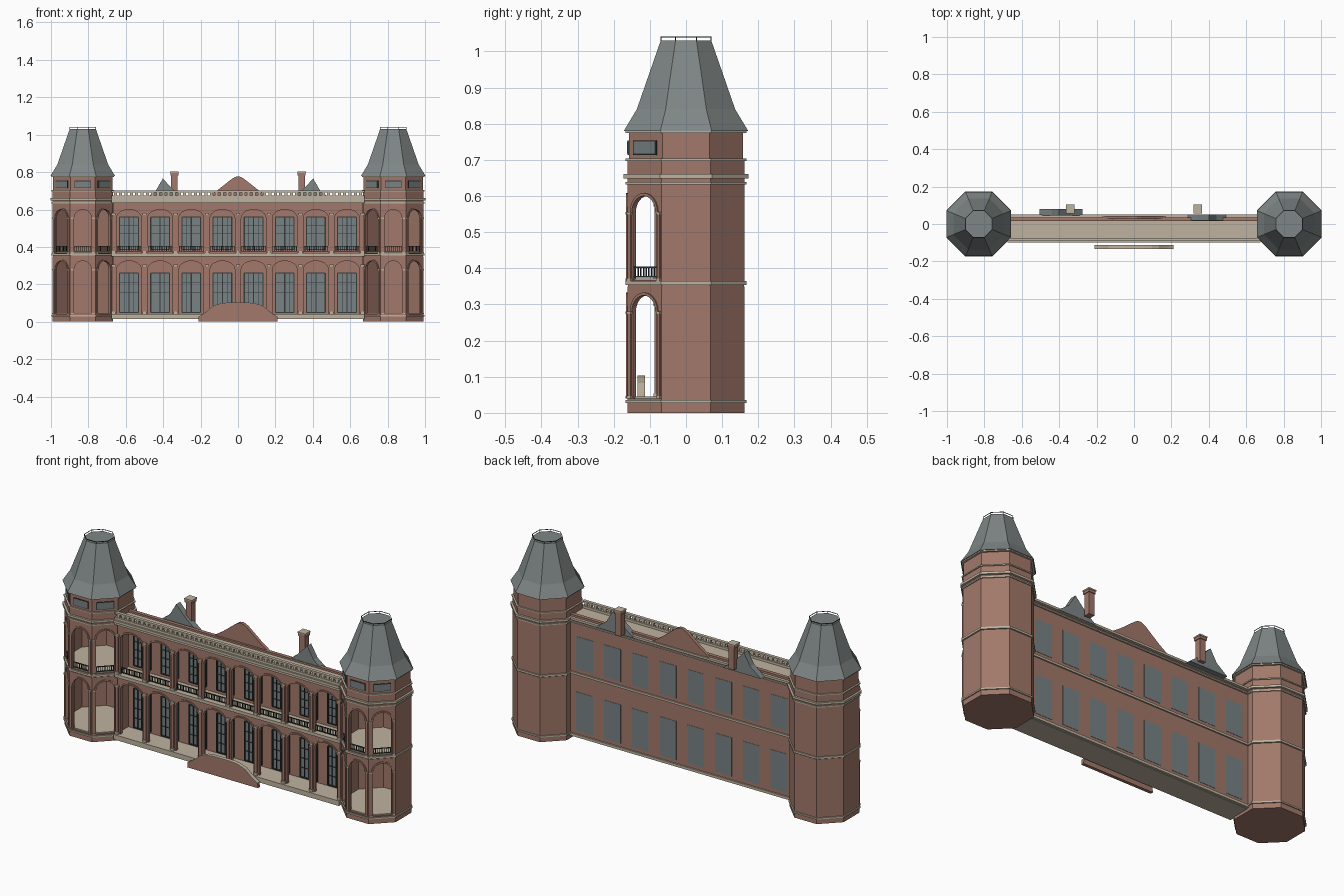
import bpy, bmesh
from math import pi, cos, sin
from mathutils import Matrix

cube = bpy.data.objects.get("Cube")
if cube:
    bpy.data.objects.remove(cube, do_unlink=True)


def material(name, r, g, b):
    m = bpy.data.materials.new(name)
    m.use_nodes = True
    m.diffuse_color = (r, g, b, 1)
    m.node_tree.nodes["Principled BSDF"].inputs["Base Color"].default_value = (r, g, b, 1)
    return m


BRICK = material("red brick", 0.36, 0.19, 0.145)
STONE = material("pale stone", 0.52, 0.45, 0.35)
SLATE = material("grey slate", 0.21, 0.24, 0.235)
GLASS = material("window glass", 0.19, 0.225, 0.23)
IRON = material("dark iron", 0.035, 0.045, 0.045)
I = Matrix.Identity(4)


class Part:
    """One object gathered from boxes, extruded outlines and octagonal turnings."""

    def __init__(self, name, mat):
        self.name, self.mat, self.bm = name, mat, bmesh.new()

    def __enter__(self):
        return self

    def __exit__(self, *args):
        bmesh.ops.recalc_face_normals(self.bm, faces=self.bm.faces)
        mesh = bpy.data.meshes.new(self.name)
        self.bm.to_mesh(mesh)
        self.bm.free()
        mesh.materials.append(self.mat)
        bpy.context.collection.objects.link(bpy.data.objects.new(self.name, mesh))

    def outline(self, pts, y0, y1, M=I):
        rings = [[self.bm.verts.new(M @ Matrix.Translation((x, y, z)).translation)
                  for x, z in pts] for y in (y0, y1)]
        n = len(pts)
        for ring in rings:
            self.bm.faces.new(ring)
        for i in range(n):
            j = (i + 1) % n
            self.bm.faces.new((rings[0][i], rings[0][j], rings[1][j], rings[1][i]))

    def box(self, x0, x1, y0, y1, z0, z1, M=I):
        self.outline([(x0, z0), (x1, z0), (x1, z1), (x0, z1)], y0, y1, M)

    def turn(self, profile, M=I, n=8):
        rings = []
        for r, z in profile:
            R = r / cos(pi / n)
            rings.append([self.bm.verts.new(M @ Matrix.Translation(
                (R * cos((2 * k + 1) * pi / n), R * sin((2 * k + 1) * pi / n), z)).translation)
                for k in range(n)])
        self.bm.faces.new(rings[0])
        self.bm.faces.new(rings[-1])
        for a, b in zip(rings, rings[1:]):
            for k in range(n):
                j = (k + 1) % n
                self.bm.faces.new((a[k], a[j], b[j], b[k]))


def arc(rx, rz, spring, n=12):
    return [(rx * cos(pi * i / n), spring + rz * sin(pi * i / n)) for i in range(n + 1)]


def arch_wall(part, half, opening, z0, z1, spring, rise, y0, y1, M):
    pts = arc(opening, rise, spring)
    part.outline([(-half, z0), (-half, z1), (half, z1), (half, z0), (opening, z0)]
                 + pts + [(-opening, z0)], y0, y1, M)


def arch_trim(part, opening, spring, rise, y0, y1, M, w=0.008):
    part.outline(arc(opening + w, rise + w, spring) + arc(opening, rise, spring)[::-1], y0, y1, M)


def railing(part, half, y, z0, M, count):
    for z in (z0, z0 + 0.026):
        part.box(-half, half, y, y + 0.005, z, z + 0.004, M)
    for i in range(count):
        x = -half + 2 * half * (i + 0.5) / count
        part.box(x - 0.0015, x + 0.0015, y + 0.001, y + 0.004, z0, z0 + 0.028, M)


# Storeys: wall bottom, wall top, arch spring, window bottom, window top
STOREYS = [(0.04, 0.35, 0.28, 0.05, 0.26), (0.365, 0.635, 0.555, 0.385, 0.56)]
RISE = 0.045
A = 0.162                      # tower centre to wall
H = A * 0.4142                 # half the width of a tower side

# Towers
for s, side in ((-1, "right"), (1, "left")):
    T = Matrix.Translation((s * 0.83, 0, 0))
    faces = [T @ Matrix.Rotation(k * pi / 4, 4, "Z") for k in range(8)]
    front = [faces[7], faces[0], faces[1]]

    with Part(side + "_tower_walls", BRICK) as p:
        p.turn([(A, 0), (A, 0.04)], T)
        p.turn([(A - 0.002, 0.335), (A - 0.002, 0.368)], T)
        p.turn([(A, 0.625), (A, 0.7), (A - 0.004, 0.7), (A - 0.004, 0.78)], T)
        for z0, z1, spring, *_ in STOREYS:
            for M in faces[2:7]:
                p.box(-H, H, -A, -A + 0.012, z0, z1, M)
            for M in front:
                arch_wall(p, H, 0.046, z0, z1, spring, RISE, -A, -A + 0.012, M)
                arch_trim(p, 0.046, spring, RISE, -A - 0.004, -A, M)
                for x in (-0.057, 0.057):
                    p.box(x - 0.005, x + 0.005, -A - 0.004, -A, z0, spring, M)

    with Part(side + "_tower_stone_bands", STONE) as p:
        for r, z0, z1 in ((0.168, 0.027, 0.035), (0.168, 0.354, 0.365), (0.167, 0.632, 0.639),
                          (0.173, 0.649, 0.661), (0.167, 0.697, 0.703), (0.168, 0.774, 0.783)):
            p.turn([(r, z0), (r, z1)], T)
        for z0, z1, spring, *_ in STOREYS:
            for M in front:
                for x in (-0.057, 0.057):
                    for z in (z0, spring - 0.006):
                        p.box(x - 0.007, x + 0.007, -A - 0.006, -A, z, z + 0.007, M)

    with Part(side + "_tower_floors", STONE) as p:
        for z in (0.038, 0.364):
            p.turn([(A - 0.008, z), (A - 0.008, z + 0.008)], T)

    with Part(side + "_tower_balcony_rails", IRON) as p:
        for M in front:
            railing(p, 0.048, -A + 0.004, 0.375, M, 9)

    with Part(side + "_tower_attic_frames", IRON) as p:
        for M in front:
            p.box(-0.045, 0.045, -A, -A + 0.006, 0.714, 0.754, M)
    with Part(side + "_tower_attic_windows", GLASS) as p:
        for M in front:
            p.box(-0.042, 0.042, -A - 0.001, -A + 0.005, 0.717, 0.751, M)

    with Part(side + "_tower_roof", SLATE) as p:
        p.turn([(0.172, 0.78), (0.136, 0.84), (0.07, 1.03)], T)

    with Part(side + "_tower_roof_railing", IRON) as p:
        for M in faces:
            p.box(-0.029, 0.029, -0.071, -0.0695, 1.038, 1.041, M)
            p.box(0.0275, 0.0295, -0.071, -0.069, 1.03, 1.041, M)

# Main range: back wall, arcade and floors
BAY = 0.1665
bays = [Matrix.Translation(((i - 3.5) * BAY, 0, 0)) for i in range(8)]
piers = [(i - 4) * BAY for i in range(9)]
L = 0.675

with Part("back_wall", BRICK) as p:
    p.box(-L, L, 0.015, 0.035, 0.02, 0.672)

with Part("front_arcade", BRICK) as p:
    for z0, z1, spring, *_ in STOREYS:
        for M in bays:
            arch_wall(p, BAY / 2, 0.066, z0, z1, spring, RISE, -0.08, -0.064, M)
            arch_trim(p, 0.066, spring, RISE, -0.084, -0.08, M)
        for x in piers:
            p.box(x - 0.008, x + 0.008, -0.087, -0.08, z0, spring + 0.02)

with Part("arcade_capitals_and_bases", STONE) as p:
    for z0, z1, spring, *_ in STOREYS:
        for x in piers:
            p.box(x - 0.011, x + 0.011, -0.09, -0.079, z0, z0 + 0.014)
            p.box(x - 0.011, x + 0.011, -0.09, -0.079, spring + 0.016, spring + 0.025)

with Part("gallery_floors", STONE) as p:
    p.box(-L, L, -0.1, 0.03, 0.015, 0.042)
    p.box(-L, L, -0.092, 0.03, 0.35, 0.367)

with Part("flat_roof_and_cornice", STONE) as p:
    p.box(-L, L, -0.1, 0.03, 0.648, 0.662)
    p.box(-L, L, -0.092, 0.03, 0.634, 0.648)

with Part("back_string_courses", STONE) as p:
    for z0, z1, y in ((0.018, 0.032, 0.043), (0.354, 0.366, 0.042), (0.632, 0.639, 0.042),
                      (0.649, 0.661, 0.05)):
        p.box(-L, L, 0.03, y, z0, z1)

with Part("roof_balustrade", STONE) as p:
    p.box(-L, L, -0.092, -0.074, 0.662, 0.675)
    p.box(-L, L, -0.092, -0.074, 0.692, 0.701)
    for i in range(47):
        x = (i - 23) * 0.0285
        p.box(x - 0.008, x + 0.008, -0.089, -0.077, 0.675, 0.692)

with Part("gallery_railings", IRON) as p:
    for M in bays:
        railing(p, 0.068, -0.077, 0.375, M, 14)

# Windows show on both sides of the wall
with Part("window_panes", GLASS) as p:
    for *_, z0, z1 in STOREYS:
        for M in bays:
            p.box(-0.05, 0.05, 0.013, 0.0365, z0, z1, M)

with Part("window_frames", IRON) as p:
    for *_, z0, z1 in STOREYS:
        for M in bays:
            for x, w in ((-0.05, 0.003), (0.05, 0.003), (0, 0.003), (-0.025, 0.001), (0.025, 0.001)):
                p.box(x - w, x + w, 0.007, 0.014, z0, z1, M)
            for k in range(5):
                z = z0 + (z1 - z0) * k / 4
                w = 0.0025 if k in (0, 4) else 0.001
                p.box(-0.05, 0.05, 0.008, 0.014, z - w, z + w, M)


def mirrored(half):
    return half + [(-x, z) for x, z in reversed(half) if x]


# Central gable, and curved screen before the entrance
with Part("central_gable", BRICK) as p:
    p.outline(mirrored([(-0.18, 0.655), (-0.12, 0.695), (-0.035, 0.762), (-0.015, 0.774), (0, 0.777)]),
              0.026, 0.044)

SCREEN = [(-0.21, 0.025), (-0.185, 0.04), (-0.165, 0.055), (-0.135, 0.08), (-0.095, 0.095), (-0.05, 0.1)]
with Part("entrance_screen", BRICK) as p:
    p.outline(mirrored([(-0.212, 0)] + SCREEN), -0.132, -0.115)
with Part("entrance_screen_coping", STONE) as p:
    top = mirrored(SCREEN)
    p.outline(top + [(x, z + 0.003) for x, z in reversed(top)], -0.134, -0.113)

# Slate dormers and chimneys
for s, side, y in ((-1, "right", 0.045), (1, "left", 0.018)):
    M = Matrix.Translation((s * 0.39, 0, 0))
    with Part(side + "_dormer", SLATE) as p:
        p.outline([(-0.115, 0.65), (0.115, 0.65), (0.05, 0.7), (s * 0.012, 0.765), (-0.05, 0.7)],
                  y, y + 0.034, M)
    C = Matrix.Translation((s * 0.34, 0.08, 0))
    with Part(side + "_chimney", BRICK) as p:
        p.box(-0.017, 0.017, -0.017, 0.017, 0.665, 0.79, C)
        p.box(-0.021, 0.021, -0.021, 0.021, 0.782, 0.796, C)
    with Part(side + "_chimney_cap", STONE) as p:
        p.box(-0.023, 0.023, -0.023, 0.023, 0.796, 0.803, C)
